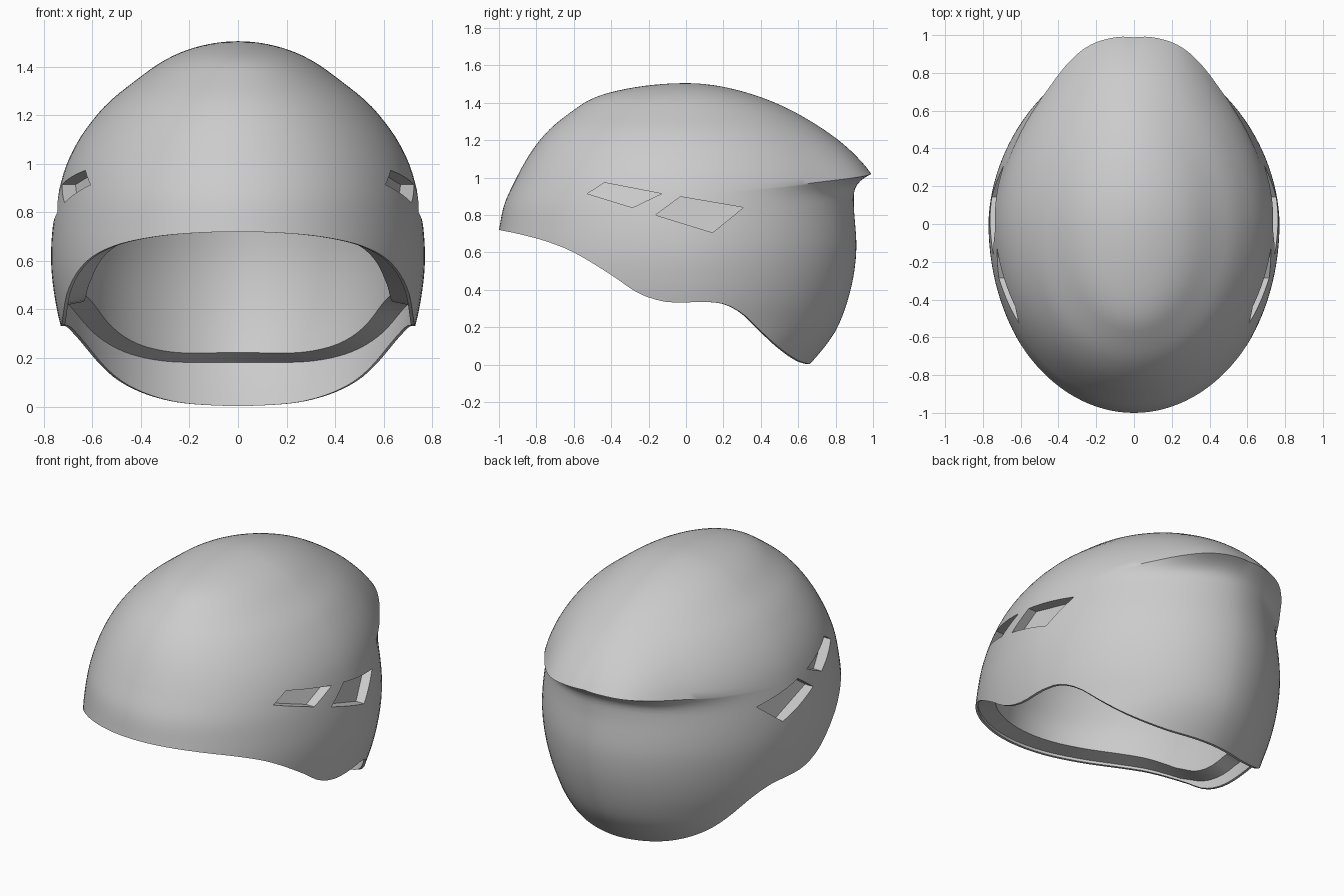
import bpy, bmesh, math

if "Cube" in bpy.data.objects:
    bpy.data.objects.remove(bpy.data.objects["Cube"])

TOP, SEGS = 1.505, 120

# Shell profiles: (height, half size)
WIDTH = [(0, .64), (.1, .67), (.2, .69), (.33, .73), (.45, .755), (.6, .77), (.8, .755), (.9, .735),
         (1.0, .705), (1.1, .655), (1.165, .61), (1.256, .53), (1.36, .4), (1.467, .215)]
BACK = [(0, .66), (.1, .745), (.2, .81), (.4, .88), (.6, .91), (.8, .90), (.9, .897), (1.02, .893),
        (1.12, .85), (1.21, .778), (1.34, .6), (1.43, .4), (1.485, .2)]
FRONT = [(0, 1.03), (.5, 1.03), (.72, 1.0), (.86, .97), (1.0, .906), (1.123, .837), (1.267, .72),
         (1.364, .596), (1.45, .425), (1.492, .21)]
# Rear ridge overhang, from the middle to the side
OVERHANG = [(0, .095), (.2, .11), (.4, .115), (.55, .088), (.66, .055), (.78, .035), (1, 0)]
# Lower edge: (y, height)
RIM = [(-1, .72), (-.9, .70), (-.75, .66), (-.6, .60), (-.4, .48), (-.25, .38), (-.1, .335), (.1, .335),
       (.2, .325), (.3, .275), (.4, .18), (.5, .09), (.6, .022), (.67, 0)]


def curve(pts, t):
    """Smooth interpolation through the points."""
    t = min(max(t, pts[0][0]), pts[-1][0])
    i = 0
    while i < len(pts) - 2 and t > pts[i + 1][0]:
        i += 1

    def slope(k):
        a, b = pts[max(k - 1, 0)], pts[min(k + 1, len(pts) - 1)]
        return (b[1] - a[1]) / (b[0] - a[0])

    (x0, y0), (x1, y1) = pts[i], pts[i + 1]
    h = x1 - x0
    s = (t - x0) / h
    return (y0 * (1 + 2 * s) * (1 - s) ** 2 + slope(i) * h * s * (1 - s) ** 2
            + y1 * s * s * (3 - 2 * s) + slope(i + 1) * h * s * s * (s - 1))


def falloff(z):
    return math.sqrt(max(1 - z / TOP, 0))


def dome_table(pts):
    """Profile divided by a parabola, so that it closes roundly at the crown."""
    return [(z, v / falloff(z)) for z, v in pts]


WIDTH_T, BACK_T, FRONT_T = dome_table(WIDTH), dome_table(BACK), dome_table(FRONT)


def section(z, rear):
    """Half width, reach and roundness of a horizontal section."""
    k = falloff(z)
    reach = curve(BACK_T if rear else FRONT_T, z) * k
    return curve(WIDTH_T, z) * k, reach, 1.85 if rear else 2.0


def base(a, z):
    c, s = math.cos(a), math.sin(a)
    w, reach, n = section(z, s > 0)
    return (math.copysign(w * abs(c) ** (2 / n), c), math.copysign(reach * abs(s) ** (2 / n), s), z)


def ridge_height(a):
    return 1.02 - .1 * math.cos(a) ** 2


def outer(a, z):
    """Shell surface with the rear ridge."""
    x, y, _ = base(a, z)
    if math.sin(a) > 0:
        d = z - ridge_height(a)
        fade = max(0, 1 + d / .13) ** 3 if d < 0 else max(0, 1 - d / .32) ** 1.5
        y += fade * curve(OVERHANG, abs(math.cos(a)))
    return (x, y, z)


def inset(p, d):
    r = math.hypot(p[0], p[1])
    k = max(r - d, 0) / r if r else 0
    return (p[0] * k, p[1] * k, p[2])


def inner(a, z):
    """Liner surface, pulled in from the shell."""
    x, y, _ = base(a, z)
    ratio = (z / TOP) ** 3
    return inset((x, y, z - .09 * ratio), .11 * (1 - ratio ** 3))


def rim_height(a):
    lo, hi = 0, 1
    for _ in range(30):
        z = (lo + hi) / 2
        if z < curve(RIM, base(a, z)[1]):
            lo = z
        else:
            hi = z
    return lo


def column(a):
    """One slice from the crown, over the rim, to the inner crown."""
    rim, ridge = rim_height(a), ridge_height(a)
    s = math.sin(a)
    ledge = rim + (.10 + .08 * s * s if s > 0 else .015 + .085 * max(0, 1 + s / .4))
    dome = [ridge + (TOP - ridge) * (1 - (i / 28) ** 2) for i in range(1, 29)]
    pts = [outer(a, z) for z in dome]
    pts += [outer(a, ridge + (rim - ridge) * (i / 32) ** 1.4) for i in range(1, 33)]
    pts += [inset(base(a, z), .015) for z in (rim, (rim + ledge) / 2, ledge)]
    start = ledge + .02 + .02 * max(s, 0)
    pts += [inner(a, start + (ridge - start) * i / 12) for i in range(13)]
    pts += [inner(a, z) for z in reversed(dome[1:-1])]
    return pts


def finish(name, bm):
    bmesh.ops.recalc_face_normals(bm, faces=bm.faces)
    mesh = bpy.data.meshes.new(name)
    bm.to_mesh(mesh)
    bm.free()
    obj = bpy.data.objects.new(name, mesh)
    bpy.context.collection.objects.link(obj)
    return obj


# Helmet shell with liner
bm = bmesh.new()
cols = [[bm.verts.new(p) for p in column(2 * math.pi * k / SEGS)] for k in range(SEGS)]
crown = bm.verts.new((0, 0, TOP))
ceiling = bm.verts.new((0, 0, TOP - .09))
for k in range(SEGS):
    p, q = cols[k - 1], cols[k]
    bm.faces.new((crown, p[0], q[0]))
    bm.faces.new((ceiling, q[-1], p[-1]))
    for i in range(len(p) - 1):
        bm.faces.new((p[i], p[i + 1], q[i + 1], q[i]))
helmet = finish("helmet_shell", bm)

grey = bpy.data.materials.new("light_grey")
grey.use_nodes = True
grey.diffuse_color = (.6, .6, .6, 1)
grey.node_tree.nodes["Principled BSDF"].inputs["Base Color"].default_value = (.6, .6, .6, 1)
helmet.data.materials.append(grey)

# Side vents, recessed into the shell: corners as (y, z)
VENTS = {
    "front_vent": [(-.527, .914), (-.436, .973), (-.131, .914), (-.286, .84)],
    "rear_vent": [(-.163, .80), (-.03, .898), (.307, .84), (.142, .706)],
}


def side_x(y, z):
    w, reach, n = section(z, y > 0)
    return w * (1 - (abs(y) / reach) ** n) ** (1 / n)


bpy.context.view_layer.objects.active = helmet
helmet.select_set(True)
for name, quad in VENTS.items():
    for side in (-1, 1):
        bm = bmesh.new()
        floor = [bm.verts.new((side * (side_x(y, z) - .055), y, z)) for y, z in quad]
        mouth = [bm.verts.new((side * .95, y, z)) for y, z in quad]
        bm.faces.new(floor)
        bm.faces.new(mouth)
        for i in range(4):
            bm.faces.new((floor[i - 1], floor[i], mouth[i], mouth[i - 1]))
        cutter = finish(name + "_cutter", bm)
        cutter.data.materials.append(grey)
        cutter.hide_render = True
        cut = helmet.modifiers.new(name, 'BOOLEAN')
        cut.operation = 'DIFFERENCE'
        cut.solver = 'EXACT'
        cut.object = cutter
        bpy.ops.object.modifier_apply(modifier=cut.name)
        bpy.data.objects.remove(cutter)

bpy.ops.object.shade_smooth_by_angle(angle=math.radians(35))
